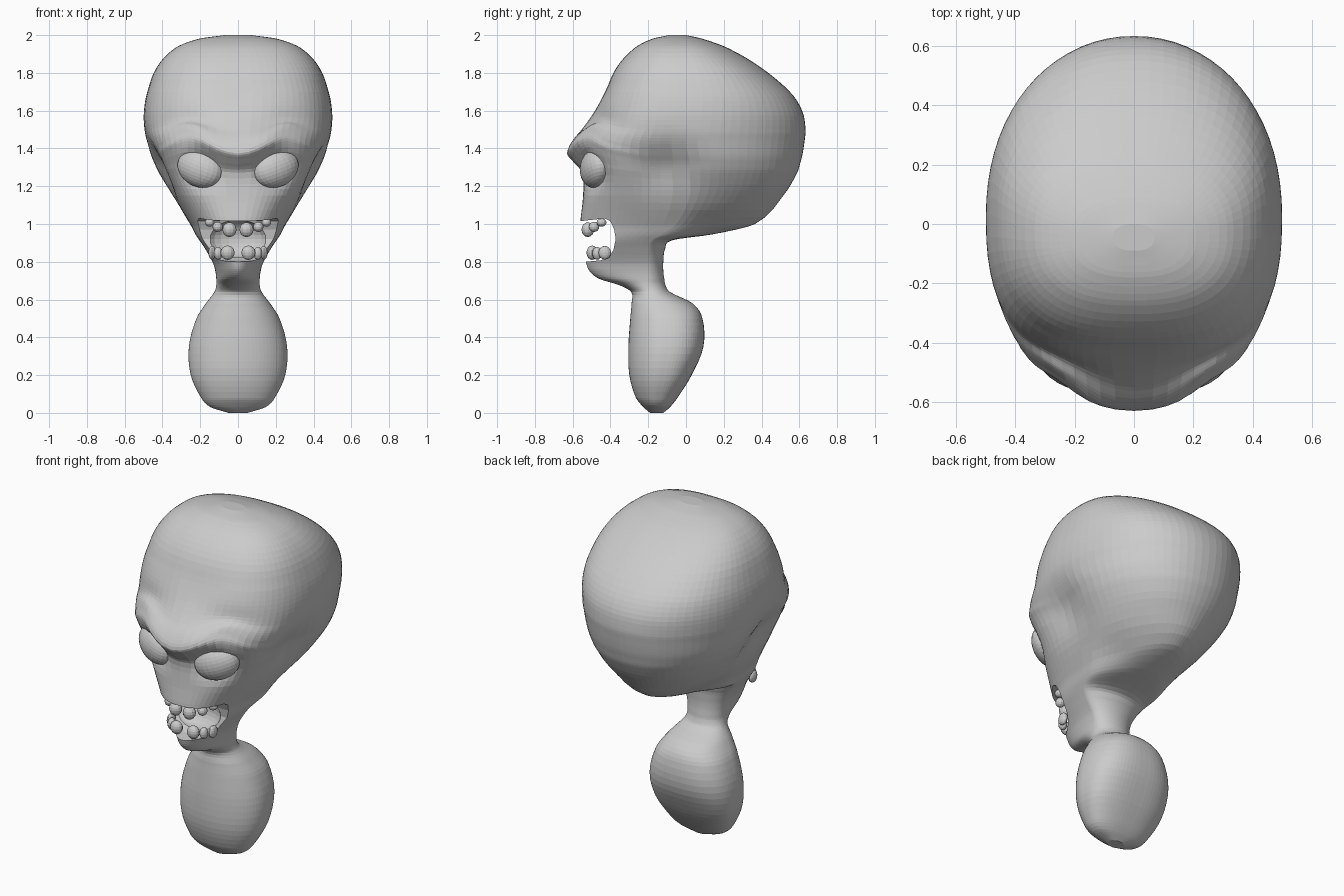
import bpy, bmesh, math
from mathutils import Vector, Matrix

if "Cube" in bpy.data.objects:
    bpy.data.objects.remove(bpy.data.objects["Cube"])

SEG, SUB = 72, 4

# Horizontal slices: z, half width, front y, back y, y of widest point
SLICES = [
    (0.0, .05, -.19, -.12, -.155), (.03, .145, -.225, -.085, -.155),
    (.08, .195, -.265, -.045, -.15), (.2, .25, -.30, .03, -.13),
    (.35, .26, -.305, .092, -.11), (.5, .22, -.295, .087, -.11),
    (.58, .17, -.288, .035, -.14), (.64, .125, -.29, -.085, -.18),
    (.675, .115, -.35, -.108, -.2), (.71, .115, -.46, -.115, -.2),
    (.75, .12, -.51, -.12, -.2), (.8, .135, -.53, -.12, -.2),
    (.87, .175, -.54, -.11, -.2), (.915, .205, -.55, -.07, -.18),
    (.945, .225, -.555, .14, -.13), (1.0, .255, -.56, .365, -.05),
    (1.15, .352, -.545, .515, .02), (1.27, .432, -.55, .588, .02),
    (1.33, .46, -.60, .607, .02), (1.37, .475, -.63, .617, .01),
    (1.44, .49, -.60, .628, 0), (1.5, .498, -.553, .633, .01),
    (1.6, .498, -.482, .615, .02), (1.7, .48, -.428, .55, .03),
    (1.83, .43, -.367, .395, .01), (1.93, .335, -.275, .225, -.02),
    (1.98, .21, -.18, .09, -.04), (2.0, .07, -.09, .0, -.04)]
# Roundness exponent of the front and back halves against height
FRONT_N = [(0, 2.1), (.58, 2.1), (.68, 1.8), (.78, 1.9), (.9, 2.3), (1.15, 2.7),
           (1.27, 2.7), (1.38, 2.35), (1.5, 2.4), (1.7, 2.7), (2, 2.5)]
BACK_N = [(0, 2.4), (.2, 2.7), (.5, 2.5), (.7, 2), (1.0, 1.9), (1.2, 2.1), (1.5, 2.1),
          (1.8, 2.3), (2, 2.3)]


def lookup(table, z):
    """Linear lookup in a short (z, value) table."""
    for (z0, a), (z1, b) in zip(table, table[1:]):
        if z <= z1:
            return a + (b - a) * (z - z0) / (z1 - z0)
    return table[-1][1]


def spline(rows, sub):
    """Hermite interpolation of the columns as functions of z."""
    slopes = []
    for i in range(len(rows)):
        p, q = rows[max(i - 1, 0)], rows[min(i + 1, len(rows) - 1)]
        slopes.append([(b - a) / (q[0] - p[0]) for a, b in zip(p, q)])
    out = []
    for i in range(len(rows) - 1):
        h = rows[i + 1][0] - rows[i][0]
        for k in range(sub):
            t = k / sub
            s = t * t * (3 - 2 * t)
            out.append([a + (b - a) * s + h * (m * t * (1 - t) ** 2 - n * t * t * (1 - t))
                        for a, b, m, n in zip(rows[i], rows[i + 1], slopes[i], slopes[i + 1])])
    return out + [list(rows[-1])]


def bump(v, centre, width):
    return math.exp(-((v - centre) / width) ** 2)


def ramp(t):
    t = min(max(t, 0), 1)
    return t * t * (3 - 2 * t)


def sculpt(x, y, z):
    """V-shaped brow, eye sockets, hollow temples and rounded skull underside."""
    front = ramp((-.15 - y) / .2)
    ax = abs(x)
    x *= 1 - .15 * bump(y, -.12, .17) * bump(z, 1.29, .13)
    x *= 1 - .2 * ramp((y + .1) / .25) * bump(z, .96, .09)
    z2 = z + front * .1 * bump(ax, .26, .14) * bump(z, 1.39, .12)
    y += front * .065 * bump(ax, .2, .09) * bump(z2, 1.29, .09)
    y += front * .055 * bump(ax, .26, .14) * bump(z2, 1.51, .08)
    return x, y, z2


def make_object(name, bm):
    bmesh.ops.recalc_face_normals(bm, faces=bm.faces)
    mesh = bpy.data.meshes.new(name)
    bm.to_mesh(mesh)
    bm.free()
    ob = bpy.data.objects.new(name, mesh)
    bpy.context.collection.objects.link(ob)
    return ob


def ellipsoid(name, loc, radii, tilt=0, yaw=0, u=20, v=14):
    bm = bmesh.new()
    m = (Matrix.Translation(loc) @ Matrix.Rotation(yaw, 4, 'Z') @ Matrix.Rotation(tilt, 4, 'Y')
         @ Matrix.Diagonal((*radii, 1)))
    bmesh.ops.create_uvsphere(bm, u_segments=u, v_segments=v, radius=1, matrix=m)
    return make_object(name, bm)


# Head, neck and body as one lofted skin
bm = bmesh.new()
rings = []
for z, w, yf, yb, yc in spline(SLICES, SUB):
    ring = []
    for i in range(SEG):
        a = 2 * math.pi * i / SEG
        c, s = math.cos(a), math.sin(a)
        e = 2 / lookup(FRONT_N if s < 0 else BACK_N, z)
        x = w * math.copysign(abs(c) ** e, c)
        y = yc + (yb - yc if s > 0 else yc - yf) * math.copysign(abs(s) ** e, s)
        ring.append(bm.verts.new(sculpt(x, y, z)))
    rings.append(ring)
for r0, r1 in zip(rings, rings[1:]):
    for i in range(SEG):
        j = (i + 1) % SEG
        bm.faces.new((r0[i], r0[j], r1[j], r1[i]))
bm.faces.new(rings[0][::-1])
bm.faces.new(rings[-1])
head = make_object("head_and_body", bm)

# Mouth: a slot through both cheeks plus a shallow bowl behind the teeth
PROFILE = [(-.8, 1.01), (-.56, 1.015), (-.43, 1.03), (-.40, 1.015), (-.38, .97), (-.372, .92),
           (-.385, .86), (-.41, .825), (-.45, .808), (-.53, .80), (-.8, .80)]
bm = bmesh.new()
face = bm.faces.new([bm.verts.new((-.5, y, z)) for y, z in PROFILE])
ext = bmesh.ops.extrude_face_region(bm, geom=[face])
bmesh.ops.translate(bm, vec=Vector((1, 0, 0)),
                    verts=[g for g in ext["geom"] if isinstance(g, bmesh.types.BMVert)])
cutters = [make_object("mouth_slot_cutter", bm),
           ellipsoid("mouth_bowl_cutter", (0, -.40, .92), (.155, .085, .1))]
bpy.context.view_layer.objects.active = head
for cut in cutters:
    cut.hide_render = True
    mod = head.modifiers.new("mouth", 'BOOLEAN')
    mod.operation, mod.solver, mod.object = 'DIFFERENCE', 'EXACT', cut
    bpy.ops.object.modifier_apply(modifier=mod.name)
    bpy.data.objects.remove(cut)

# Eyes and teeth, mirrored left and right: x, y, z, then radii
TEETH = {
    "upper_tooth": [(.045, -.52, .97, .037, .033, .039), (.108, -.487, .985, .027, .028, .027),
                    (.15, -.447, 1.008, .025, .026, .022)],
    "lower_tooth": [(.055, -.497, .848, .037, .03, .038), (.105, -.47, .845, .023, .026, .034),
                    (.137, -.43, .848, .02, .033, .036)]}
for side, label in ((-1, "right"), (1, "left")):
    ellipsoid(f"{label}_eye", (side * .2, -.48, 1.295), (.128, .075, .1),
              -side * .35, side * .35, 24, 16)
    for name, teeth in TEETH.items():
        for k, (x, y, z, *r) in enumerate(teeth):
            ellipsoid(f"{label}_{name}_{k + 1}", (side * x, y, z), r, 0, 0, 12, 8)
